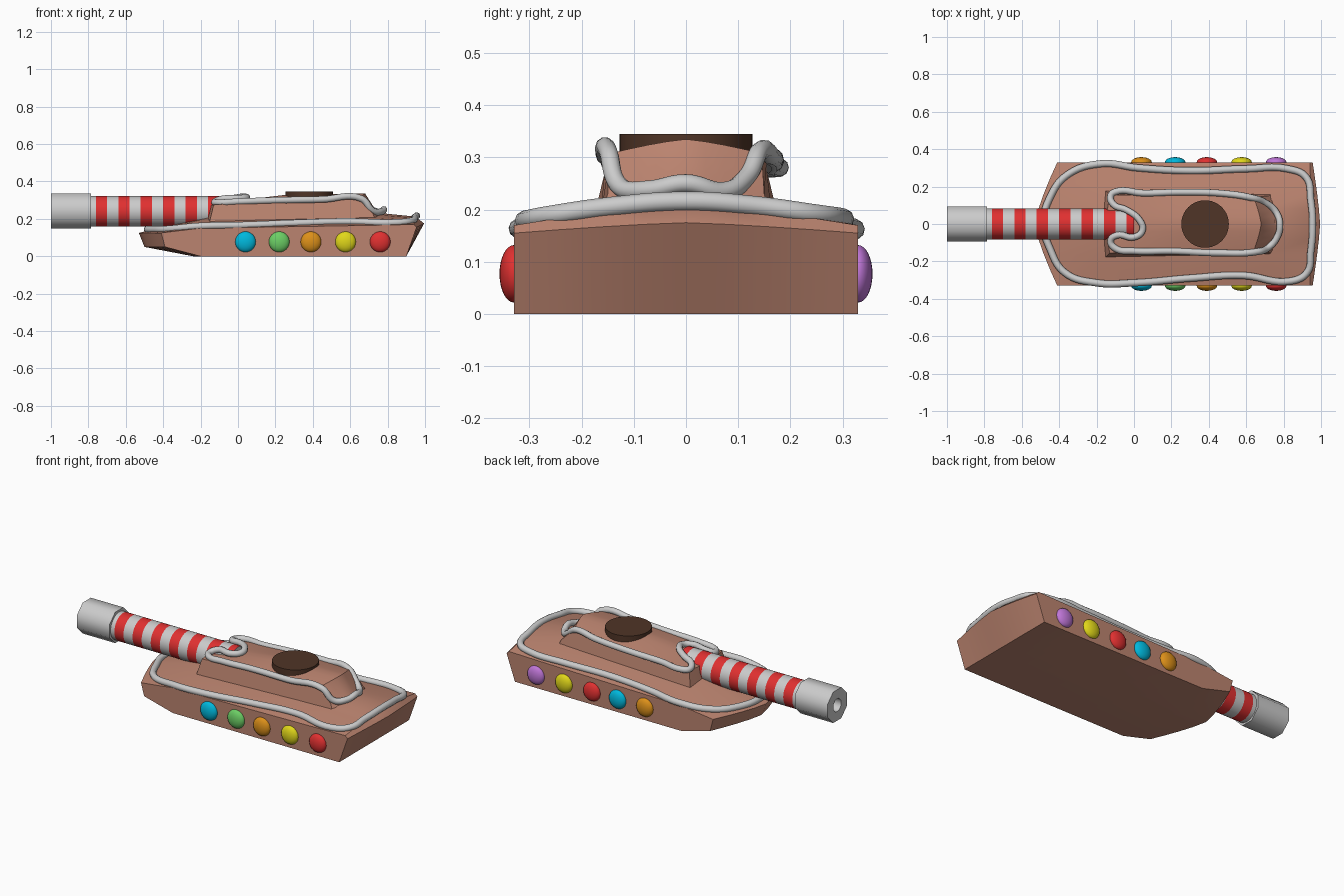
import bpy, bmesh, math
from mathutils import Vector
from mathutils.bvhtree import BVHTree

if "Cube" in bpy.data.objects:
    bpy.data.objects.remove(bpy.data.objects["Cube"])


def mat(name, rgb):
    m = bpy.data.materials.new(name)
    m.diffuse_color = (*rgb, 1)
    m.use_nodes = True
    m.node_tree.nodes["Principled BSDF"].inputs["Base Color"].default_value = m.diffuse_color
    return m


ginger = mat("gingerbread", (0.50, 0.23, 0.16))
choc = mat("chocolate", (0.08, 0.035, 0.02))
red = mat("red", (0.75, 0.03, 0.03))
cyan = mat("cyan", (0.0, 0.48, 0.72))
green = mat("green", (0.15, 0.62, 0.13))
orange = mat("orange", (0.72, 0.28, 0.01))
yellow = mat("yellow", (0.75, 0.68, 0.01))
purple = mat("purple", (0.52, 0.18, 0.68))
icing = mat("icing", (0.6, 0.6, 0.6))


def finish(name, bm, mats, angle=30):
    bmesh.ops.recalc_face_normals(bm, faces=bm.faces)
    me = bpy.data.meshes.new(name)
    bm.to_mesh(me)
    bm.free()
    ob = bpy.data.objects.new(name, me)
    bpy.context.collection.objects.link(ob)
    for m in mats:
        me.materials.append(m)
    bpy.ops.object.select_all(action='DESELECT')
    ob.select_set(True)
    bpy.context.view_layer.objects.active = ob
    bpy.ops.object.shade_smooth_by_angle(angle=math.radians(angle))
    return ob


def skin(bm, rings, caps=True):
    """Join closed point rings into a surface; returns the faces per band."""
    vs = [[bm.verts.new(p) for p in r] for r in rings]
    n = len(vs[0])
    bands = [[bm.faces.new((a[i], a[(i + 1) % n], b[(i + 1) % n], b[i])) for i in range(n)]
             for a, b in zip(vs, vs[1:])]
    if caps:
        bm.faces.new(vs[0])
        bm.faces.new(vs[-1])
    return bands


def cross_loft(name, centre, side, widths, steps, angle):
    """Blend a centre (x, z) profile out to a side profile on both sides."""
    rings = []
    for s in range(-steps, steps + 1):
        t = s / steps
        rings.append([(c[0] + (d[0] - c[0]) * abs(t) ** 1.3, w * t,
                       c[1] + (d[1] - c[1]) * abs(t) ** 1.3)
                      for c, d, w in zip(centre, side, widths)])
    bm = bmesh.new()
    skin(bm, rings)
    return finish(name, bm, [ginger], angle)


# Hull
hull = cross_loft(
    "hull",
    [(-0.24, 0), (-0.50, 0.05), (-0.53, 0.125), (-0.15, 0.215), (0.72, 0.235),
     (0.95, 0.212), (0.995, 0.175), (0.90, 0)],
    [(-0.20, 0), (-0.39, 0.05), (-0.41, 0.125), (-0.20, 0.15), (0.70, 0.165),
     (0.94, 0.17), (0.955, 0.155), (0.90, 0)],
    [0.33] * 8, 4, 35)

# Turret
turret = cross_loft(
    "turret",
    [(-0.18, 0.15), (-0.15, 0.275), (0.0, 0.298), (0.25, 0.328), (0.68, 0.335),
     (0.74, 0.24), (0.82, 0.20)],
    [(-0.16, 0.15), (-0.13, 0.275), (0.0, 0.284), (0.25, 0.297), (0.64, 0.308),
     (0.72, 0.23), (0.74, 0.18)],
    [0.185, 0.155, 0.155, 0.155, 0.145, 0.15, 0.165], 4, 35)

# Hatch
bm = bmesh.new()
bmesh.ops.create_cone(bm, cap_ends=True, segments=40, radius1=0.127, radius2=0.127, depth=0.06)
bmesh.ops.translate(bm, verts=bm.verts, vec=(0.38, 0, 0.315))
finish("hatch", bm, [choc])


def x_rings(profile, sides, z, phase=0):
    return [[(x, r * math.cos(phase + math.tau * i / sides),
              z + r * math.sin(phase + math.tau * i / sides)) for i in range(sides)]
            for x, r in profile]


# Striped barrel
bm = bmesh.new()
stripes = [-0.80, -0.76] + [-0.70 + 0.06 * i for i in range(12)] + [0.0]
for k, band in enumerate(skin(bm, x_rings([(x, 0.082) for x in stripes], 32, 0.24))):
    for f in band:
        f.material_index = k % 2
finish("barrel", bm, [icing, red])

# Muzzle with bore
bm = bmesh.new()
skin(bm, x_rings([(-0.785, 0.06), (-0.785, 0.1), (-1.0, 0.1), (-1.0, 0.04), (-0.9, 0.035)],
                 8, 0.242, math.pi / 8))
finish("muzzle", bm, [icing], 50)

# Candy buttons along both sides
rows = {-1: (cyan, green, orange, yellow, red), 1: (orange, cyan, red, yellow, purple)}
for sgn, cols in rows.items():
    for x, c in zip((0.04, 0.22, 0.39, 0.575, 0.76), cols):
        bm = bmesh.new()
        bmesh.ops.create_uvsphere(bm, u_segments=24, v_segments=16, radius=0.055)
        bmesh.ops.scale(bm, verts=bm.verts, vec=(1, 0.5, 1))
        bmesh.ops.translate(bm, verts=bm.verts, vec=(x, sgn * 0.33, 0.077))
        finish("candy_button", bm, [c], 60)


def icing_line(name, pts, radius):
    cu = bpy.data.curves.new(name, 'CURVE')
    cu.dimensions = '3D'
    cu.bevel_depth = radius
    cu.bevel_resolution = 3
    cu.resolution_u = 8
    sp = cu.splines.new('BEZIER')
    sp.bezier_points.add(len(pts) - 1)
    for b, p in zip(sp.bezier_points, pts):
        b.co = p
        b.handle_left_type = b.handle_right_type = 'AUTO'
    sp.use_cyclic_u = True
    cu.materials.append(icing)
    bpy.context.collection.objects.link(bpy.data.objects.new(name, cu))


# Icing round the hull deck, dropped onto the surface
bm = bmesh.new()
bm.from_mesh(hull.data)
tree = BVHTree.FromBMesh(bm)
path = [(-0.485, 0), (-0.45, 0.14), (-0.36, 0.26), (-0.18, 0.322), (0.02, 0.30), (0.3, 0.285),
        (0.6, 0.295), (0.82, 0.295), (0.92, 0.25), (0.945, 0.13), (0.955, 0), (0.945, -0.15),
        (0.925, -0.26), (0.84, -0.305), (0.58, -0.275), (0.3, -0.29), (0, -0.315),
        (-0.2, -0.315), (-0.37, -0.26), (-0.45, -0.13)]
drop = [(x, y, tree.ray_cast(Vector((x, y, 1)), Vector((0, 0, -1)))[0].z + 0.008)
        for x, y in path]
bm.free()
icing_line("hull_icing", drop, 0.019)

# Icing round the turret and barrel root
icing_line("turret_icing", [
    (-0.10, 0.172, 0.28), (0.05, 0.165, 0.285), (0.25, 0.17, 0.293), (0.48, 0.163, 0.303),
    (0.63, 0.14, 0.31), (0.70, 0.115, 0.26), (0.755, 0.07, 0.235), (0.78, 0, 0.25),
    (0.765, -0.07, 0.238), (0.72, -0.125, 0.243), (0.66, -0.148, 0.308), (0.45, -0.155, 0.304),
    (0.2, -0.145, 0.299), (0.0, -0.145, 0.292), (-0.10, -0.13, 0.287), (-0.125, -0.09, 0.29),
    (-0.09, -0.06, 0.305), (0.0, -0.07, 0.31), (0.045, -0.035, 0.313), (0.03, 0.02, 0.318),
    (-0.04, 0.075, 0.307), (-0.11, 0.105, 0.292), (-0.125, 0.15, 0.28)], 0.018)
